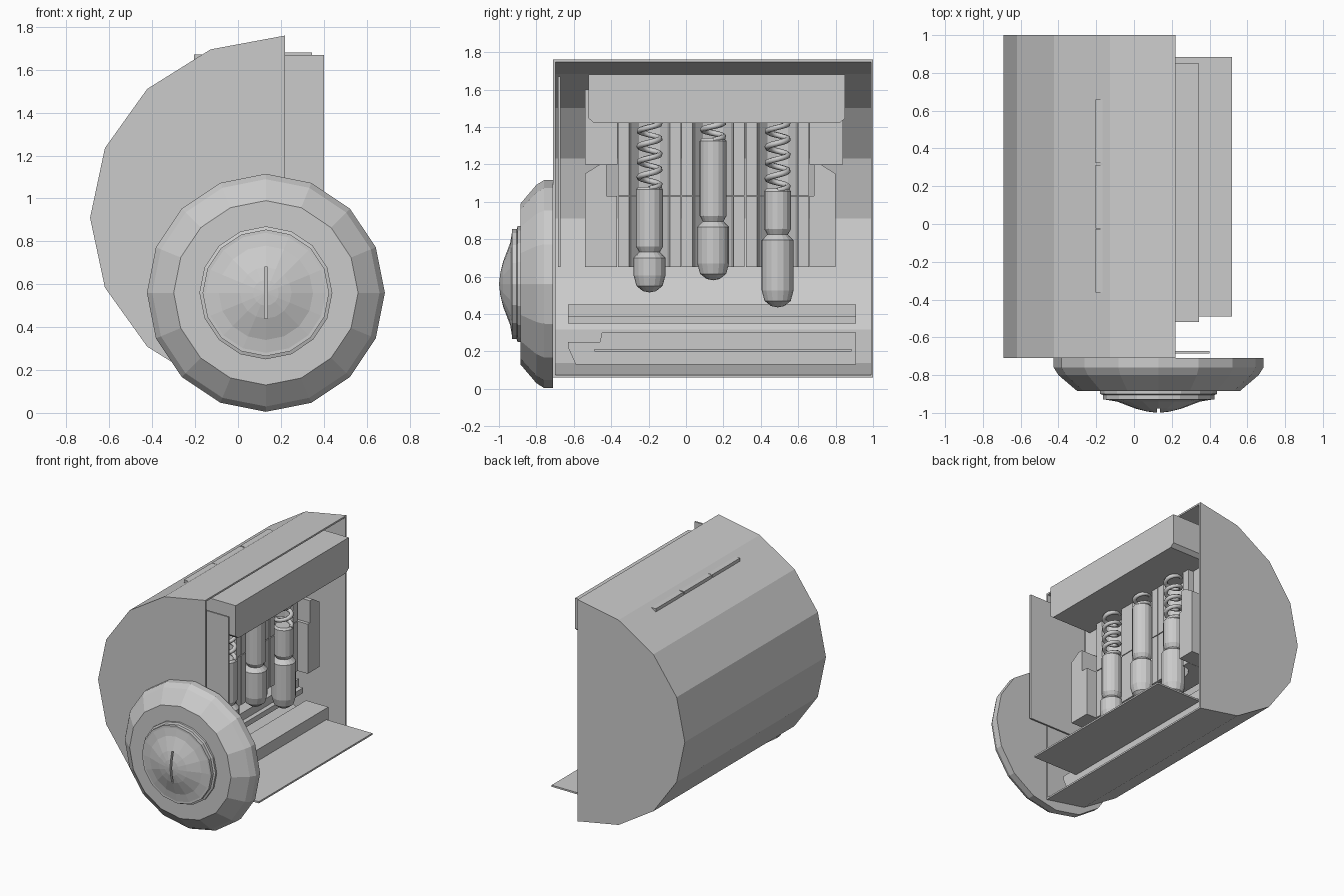
import bpy, bmesh
from math import sin, cos, pi

if "Cube" in bpy.data.objects:
    bpy.data.objects.remove(bpy.data.objects["Cube"])

def finish(name, bm):
    bmesh.ops.recalc_face_normals(bm, faces=bm.faces)
    me = bpy.data.meshes.new(name)
    bm.to_mesh(me)
    bm.free()
    ob = bpy.data.objects.new(name, me)
    bpy.context.collection.objects.link(ob)
    return ob

def prism(name, pts, axis, a, b):
    """Extrude a 2D outline: axis 'x' takes (y,z), 'y' takes (x,z), 'z' takes (x,y)."""
    place = {'x': lambda p, t: (t, p[0], p[1]),
             'y': lambda p, t: (p[0], t, p[1]),
             'z': lambda p, t: (p[0], p[1], t)}[axis]
    bm = bmesh.new()
    lo = [bm.verts.new(place(p, a)) for p in pts]
    hi = [bm.verts.new(place(p, b)) for p in pts]
    bm.faces.new(lo)
    bm.faces.new(hi)
    n = len(pts)
    for i in range(n):
        j = (i + 1) % n
        bm.faces.new((lo[i], lo[j], hi[j], hi[i]))
    return finish(name, bm)

def box(name, x0, x1, y0, y1, z0, z1):
    return prism(name, [(x0, y0), (x1, y0), (x1, y1), (x0, y1)], 'z', z0, z1)

def lathe(name, profile, center, axis, n=16):
    """Spin (radius, height) pairs round a z or y axis; radius 0 makes a pole."""
    bm = bmesh.new()
    rings = []
    for r, h in profile:
        ring = []
        for i in range(1 if r == 0 else n):
            u, v = r * cos(2 * pi * i / n), r * sin(2 * pi * i / n)
            co = (center[0] + u, center[1] + v, h) if axis == 'z' else (center[0] + u, h, center[1] + v)
            ring.append(bm.verts.new(co))
        rings.append(ring)
    for p, q in zip(rings, rings[1:]):
        for i in range(n):
            j = (i + 1) % n
            f = [p[i % len(p)], p[j % len(p)], q[j % len(q)], q[i % len(q)]]
            bm.faces.new(list(dict.fromkeys(f)))
    return finish(name, bm)

def spring(name, x, y, z0, z1, turns, r=0.055, wire=0.016):
    cu = bpy.data.curves.new(name, 'CURVE')
    cu.dimensions = '3D'
    cu.bevel_depth = wire
    cu.bevel_resolution = 1
    cu.use_fill_caps = True
    n = int(turns * 14)
    sp = cu.splines.new('POLY')
    sp.points.add(n)
    for i, p in enumerate(sp.points):
        a = 2 * pi * turns * i / n
        p.co = (x + r * cos(a), y + r * sin(a), z0 + (z1 - z0) * i / n, 1)
    ob = bpy.data.objects.new(name, cu)
    bpy.context.collection.objects.link(ob)

# Half-round shell, open toward +x
def arc(rx, rz):
    return [(0.22 - rx * sin(pi * i / 8), 0.91 + rz * cos(pi * i / 8)) for i in range(9)]

outer, inner = arc(0.91, 0.85), arc(0.897, 0.837)
prism("shell_wall", outer + inner[::-1], 'y', -0.71, 1.0)
prism("shell_front", inner, 'y', -0.71, -0.698)
prism("shell_back", inner, 'y', 0.988, 1.0)

# Knob with stepped face and key slot
knob = [(0, -0.71), (0.555, -0.71), (0.555, -0.76), (0.53, -0.80), (0.43, -0.885), (0.31, -0.885),
        (0.31, -0.90), (0.295, -0.905), (0.295, -0.93), (0.28, -0.93), (0.22, -0.94),
        (0.12, -0.978), (0.06, -0.993), (0, -1.0)]
k = lathe("knob", knob, (0.13, 0.56), 'y')
cutter = box("slot_cutter", 0.123, 0.137, -1.1, -0.955, 0.44, 0.68)
cutter.hide_render = True
cutter.hide_set(True)
m = k.modifiers.new("slot", 'BOOLEAN')
m.object = cutter
m.operation = 'DIFFERENCE'
m.solver = 'EXACT'

# Pin chambers: blocks with a half-octagon groove, split at the shear line
PX, ys = 0.045, (-0.195, 0.145, 0.49)
for i, y in enumerate(ys):
    hole = [(PX - 0.11 * sin(pi * t / 6), y - 0.11 * cos(pi * t / 6)) for t in range(7)]
    out = [(PX, y - 0.168)] + hole + [(PX, y + 0.168), (-0.205, y + 0.168), (-0.205, y - 0.168)]
    prism(f"lower_chamber_{i}", out, 'z', 0.65, 1.028)
    prism(f"upper_chamber_{i}", out, 'z', 1.034, 1.672)

# End blocks of the housing
prism("housing_front_end", [(-0.54, 0.65), (-0.37, 0.65), (-0.37, 1.03), (-0.425, 1.03), (-0.425, 1.2),
                            (-0.46, 1.2), (-0.54, 1.15)], 'x', -0.2, 0.13)
prism("housing_back_end", [(0.80, 0.65), (0.66, 0.65), (0.66, 1.03), (0.685, 1.03), (0.685, 1.2),
                           (0.72, 1.2), (0.80, 1.15)], 'x', -0.2, 0.13)
box("upper_front_panel", -0.2, 0.0, -0.54, -0.365, 1.2, 1.6)
box("upper_back_panel", -0.2, 0.0, 0.66, 0.84, 1.2, 1.6)

# Top retaining bar and thin front plate
prism("retaining_bar", [(-0.49, 1.42), (0.82, 1.42), (0.85, 1.445), (0.85, 1.68), (-0.52, 1.68), (-0.52, 1.445)],
      'x', -0.05, 0.345)
box("front_plate", -0.1, 0.40, -0.685, -0.672, 0.65, 1.67)

# Pin stacks: spring, driver pin, key pin
stacks = [(1.08, 0.73, 0.515, 4.5), (1.34, 0.895, 0.58, 1.5), (1.07, 0.825, 0.435, 4.5)]
for i, (y, (top, mid, tip, turns)) in enumerate(zip(ys, stacks)):
    spring(f"spring_{i}", PX, y, top - 0.01, 1.44, turns)
    lathe(f"driver_pin_{i}", [(0, top), (0.06, top), (0.072, top - 0.015), (0.072, mid + 0.03),
                              (0.055, mid), (0, mid)], (PX, y), 'z')
    lathe(f"key_pin_{i}", [(0, mid), (0.055, mid), (0.085, mid - 0.03), (0.085, tip + 0.09),
                           (0.07, tip + 0.035), (0.035, tip + 0.007), (0, tip)], (PX, y), 'z')

# Keyway: rail, ledge and flat key plate
prism("keyway_rail", [(-0.63, 0.25), (-0.46, 0.25), (-0.45, 0.30), (0.91, 0.30), (0.91, 0.13),
                      (-0.59, 0.13), (-0.63, 0.22)], 'x', -0.06, 0.13)
prism("keyway_ledge", [(-0.25, 0.35), (-0.085, 0.35), (-0.085, 0.39), (-0.12, 0.39), (-0.12, 0.45), (-0.25, 0.45)],
      'y', -0.63, 0.91)
box("key_plate", 0.10, 0.52, -0.49, 0.885, 0.20, 0.213)
